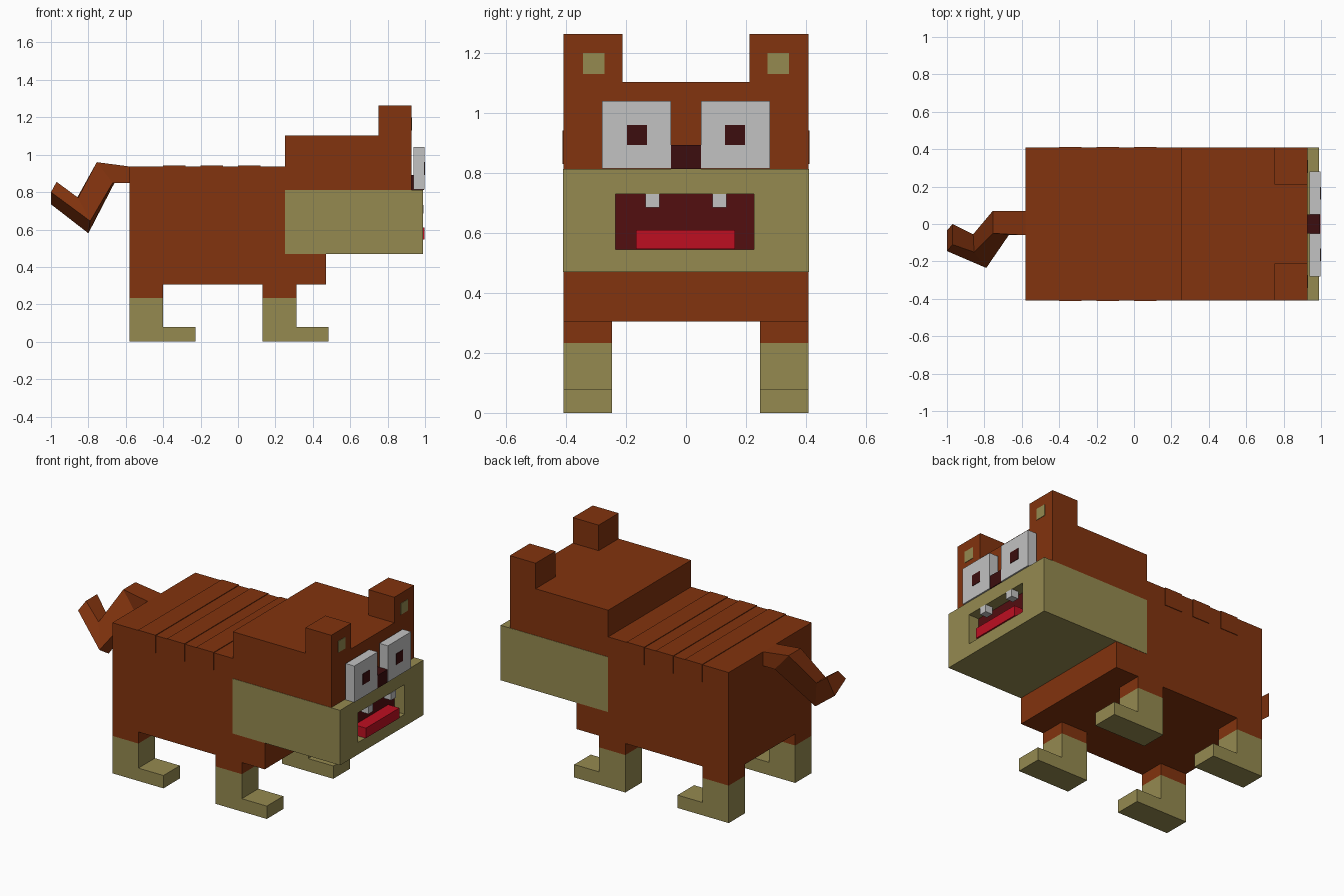
import bpy, bmesh
from mathutils import Vector

if "Cube" in bpy.data.objects:
    bpy.data.objects.remove(bpy.data.objects["Cube"], do_unlink=True)


def srgb(*rgb):
    return [((c / 255 + 0.055) / 1.055) ** 2.4 for c in rgb] + [1.0]


def material(name, *rgb):
    m = bpy.data.materials.new(name)
    m.use_nodes = True
    m.diffuse_color = srgb(*rgb)
    m.node_tree.nodes["Principled BSDF"].inputs["Base Color"].default_value = srgb(*rgb)
    return m


BROWN = material("brown fur", 130, 51, 14)
TAN = material("tan fur", 149, 138, 80)
WHITE = material("white", 194, 194, 194)
DARK = material("dark maroon", 60, 13, 14)
MOUTH = material("mouth maroon", 82, 14, 16)
RED = material("tongue red", 190, 15, 33)


def finish(name, bm, *mats):
    bmesh.ops.recalc_face_normals(bm, faces=bm.faces)
    mesh = bpy.data.meshes.new(name)
    bm.to_mesh(mesh)
    bm.free()
    for m in mats:
        mesh.materials.append(m)
    ob = bpy.data.objects.new(name, mesh)
    bpy.context.collection.objects.link(ob)
    return ob


def box_bm(x, y, z):
    bm = bmesh.new()
    bmesh.ops.create_cube(bm, size=1)
    for v in bm.verts:
        v.co = Vector([r[0] if c < 0 else r[1] for c, r in zip(v.co, (x, y, z))])
    return bm


def box(name, x, y, z, mat):
    return finish(name, box_bm(x, y, z), mat)


def pair(name, x, y, z, mat):
    # the same box on both sides of the body
    box("left_" + name, x, y, z, mat)
    box("right_" + name, x, (-y[1], -y[0]), z, mat)


def prism(name, profile, y, mat):
    # side profile in x and z, extruded across y
    bm = bmesh.new()
    face = bm.faces.new([bm.verts.new((px, y[0], pz)) for px, pz in profile])
    ext = bmesh.ops.extrude_face_region(bm, geom=[face])["geom"]
    moved = [g for g in ext if isinstance(g, bmesh.types.BMVert)]
    bmesh.ops.translate(bm, verts=moved, vec=(0, y[1] - y[0], 0))
    return finish(name, bm, mat)


W = 0.408

# Body with the chest running under the head
prism("body", [(-0.58, 0.305), (0.47, 0.305), (0.47, 0.47), (0.25, 0.47),
               (0.25, 0.937), (-0.58, 0.937)], (-W, W), BROWN)

# Slightly raised bands over the back
for i in range(3):
    x = -0.4 + 0.2 * i
    box(f"back_band_{i + 1}", (x, x + 0.12), (-W - 0.004, W + 0.004), (0.83, 0.941), BROWN)

# Legs, with feet pointing forward
for place, x in (("back", -0.58), ("front", 0.132)):
    for side, y in (("left", (0.246, W)), ("right", (-W, -0.246))):
        box(f"{side}_{place}_leg", (x, x + 0.18), y, (0.233, 0.305), BROWN)
        prism(f"{side}_{place}_foot", [(x, 0), (x + 0.352, 0), (x + 0.352, 0.08),
              (x + 0.18, 0.08), (x + 0.18, 0.233), (x, 0.233)], y, TAN)

# Head and ears
box("head", (0.25, 0.928), (-W, W), (0.812, 1.103), BROWN)
pair("ear", (0.75, 0.928), (0.212, W), (1.103, 1.262), BROWN)
pair("inner_ear", (0.926, 0.931), (0.272, 0.343), (1.13, 1.2), TAN)

# Snout with the mouth sunk into its front face
bm = box_bm((0.25, 0.99), (-0.41, 0.41), (0.47, 0.812))
front = max(bm.faces, key=lambda f: f.calc_center_median().x)
bmesh.ops.inset_region(bm, faces=[front], thickness=0.05)
for v in front.verts:
    v.co.y = -0.235 if v.co.y < 0 else 0.226
    v.co.z = 0.545 if v.co.z < 0.64 else 0.73
back = bmesh.ops.extrude_discrete_faces(bm, faces=[front])["faces"][0]
for v in back.verts:
    v.co.x -= 0.07
back.material_index = 1
finish("snout", bm, TAN, MOUTH)

# Tongue, teeth and nose
box("tongue", (0.92, 0.997), (-0.166, 0.164), (0.547, 0.61), RED)
pair("tooth", (0.945, 0.993), (0.088, 0.135), (0.685, 0.73), WHITE)
box("nose", (0.928, 0.995), (-0.05, 0.05), (0.812, 0.892), DARK)

# Eyes
pair("eye", (0.938, 0.997), (0.05, 0.28), (0.814, 1.04), WHITE)
pair("pupil", (0.995, 1.0), (0.13, 0.197), (0.892, 0.96), DARK)

# Bent square tail
rings = [
    [(-0.58, 0.07, 0.937), (-0.58, -0.06, 0.937), (-0.58, -0.06, 0.85), (-0.58, 0.07, 0.85)],
    [(-0.755, 0.07, 0.96), (-0.755, -0.05, 0.96), (-0.67, -0.06, 0.85), (-0.66, 0.07, 0.85)],
    [(-0.86, -0.055, 0.77), (-0.855, -0.15, 0.77), (-0.79, -0.235, 0.645), (-0.8, -0.13, 0.58)],
    [(-0.97, 0, 0.855), (-0.97, -0.11, 0.855), (-1, -0.145, 0.8), (-1, -0.035, 0.735)],
]
bm = bmesh.new()
loops = [[bm.verts.new(p) for p in r] for r in rings]
for a, b in zip(loops, loops[1:]):
    for i in range(4):
        j = (i + 1) % 4
        bm.faces.new((a[i], a[j], b[j], b[i]))
bm.faces.new(loops[0])
bm.faces.new(loops[-1])
finish("tail", bm, BROWN)
